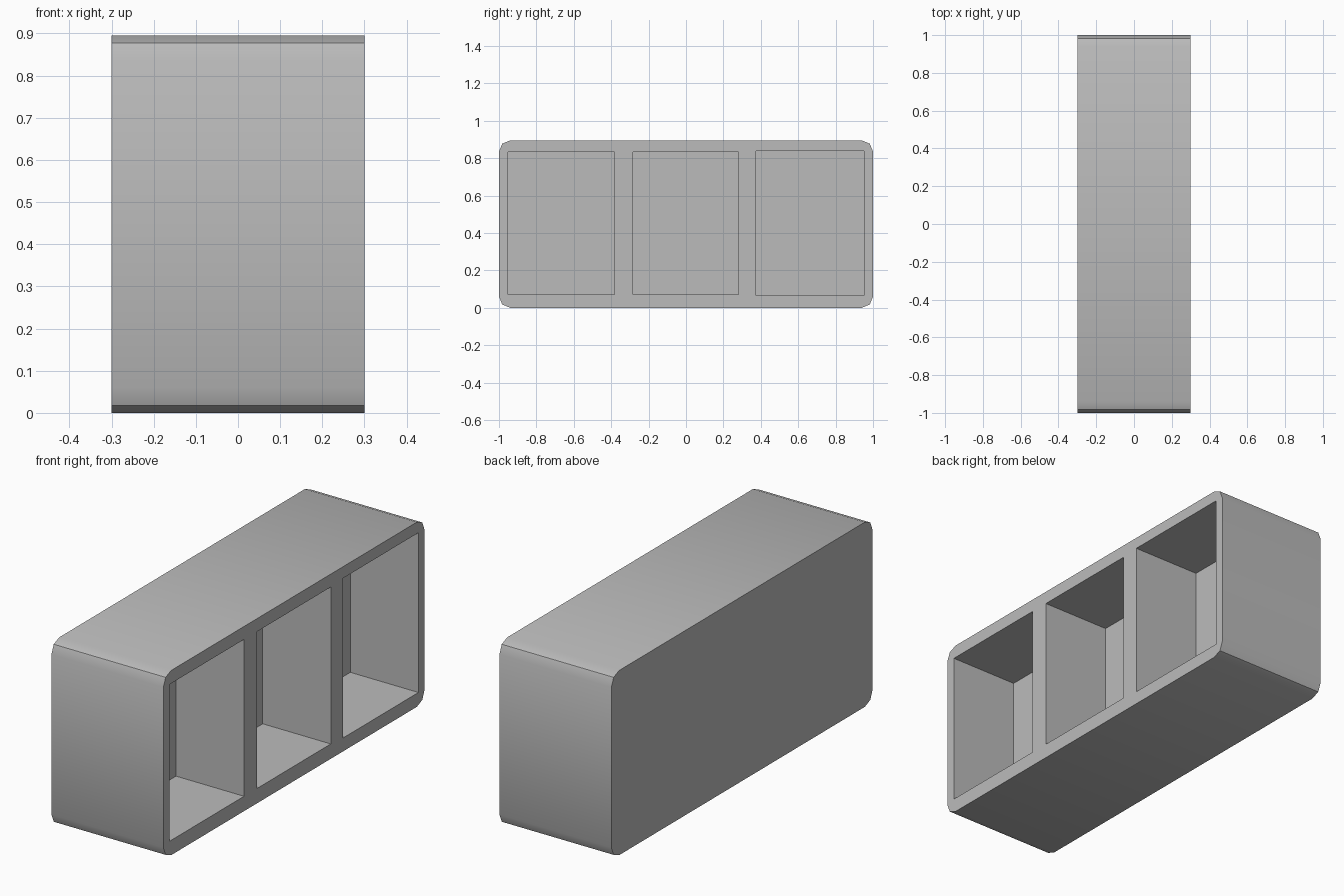
import bpy
import bmesh

DEPTH, LENGTH, HEIGHT = 0.60, 2.0, 0.895
BACK_X = -0.065      # inner back wall of the compartments

cube = bpy.data.objects.get("Cube")
if cube:
    bpy.data.objects.remove(cube, do_unlink=True)

grey = bpy.data.materials.new("plain grey")
grey.use_nodes = True
colour = (0.5, 0.5, 0.5, 1)
grey.diffuse_color = colour
grey.node_tree.nodes["Principled BSDF"].inputs["Base Color"].default_value = colour


def box(name, low, high, bevel=0):
    """Box between two corners, optionally rounding the edges along x."""
    bm = bmesh.new()
    bmesh.ops.create_cube(bm, size=1)
    for v in bm.verts:
        v.co = [(a + b) / 2 + c * (b - a) for a, b, c in zip(low, high, v.co)]
    if bevel:
        along_x = [e for e in bm.edges
                   if abs(e.verts[0].co.x - e.verts[1].co.x) > 0.01]
        bmesh.ops.bevel(bm, geom=along_x, offset=bevel, segments=2,
                        profile=0.5, affect='EDGES')
    mesh = bpy.data.meshes.new(name)
    bm.to_mesh(mesh)
    bm.free()
    mesh.materials.append(grey)
    obj = bpy.data.objects.new(name, mesh)
    bpy.context.collection.objects.link(obj)
    return obj


# Rounded shelf body
body = box("shelf_body", (-DEPTH / 2, -LENGTH / 2, 0),
           (DEPTH / 2, LENGTH / 2, HEIGHT), bevel=0.06)
bpy.ops.object.select_all(action='DESELECT')
body.select_set(True)
bpy.context.view_layer.objects.active = body

# Three open compartments: y start, y end, z bottom, z top
compartments = [(-0.953, -0.382, 0.072, 0.832),
                (-0.284, 0.282, 0.072, 0.832),
                (0.374, 0.953, 0.065, 0.839)]
for y0, y1, z0, z1 in compartments:
    cutter = box("compartment_cutter", (BACK_X, y0, z0), (DEPTH, y1, z1))
    cutter.hide_render = True
    cut = body.modifiers.new("compartment", 'BOOLEAN')
    cut.operation = 'DIFFERENCE'
    cut.solver = 'EXACT'
    cut.object = cutter
    bpy.ops.object.modifier_apply(modifier=cut.name)
    bpy.data.objects.remove(cutter, do_unlink=True)

# Soft rounded ends, crisp rims
bpy.ops.object.shade_smooth_by_angle()
